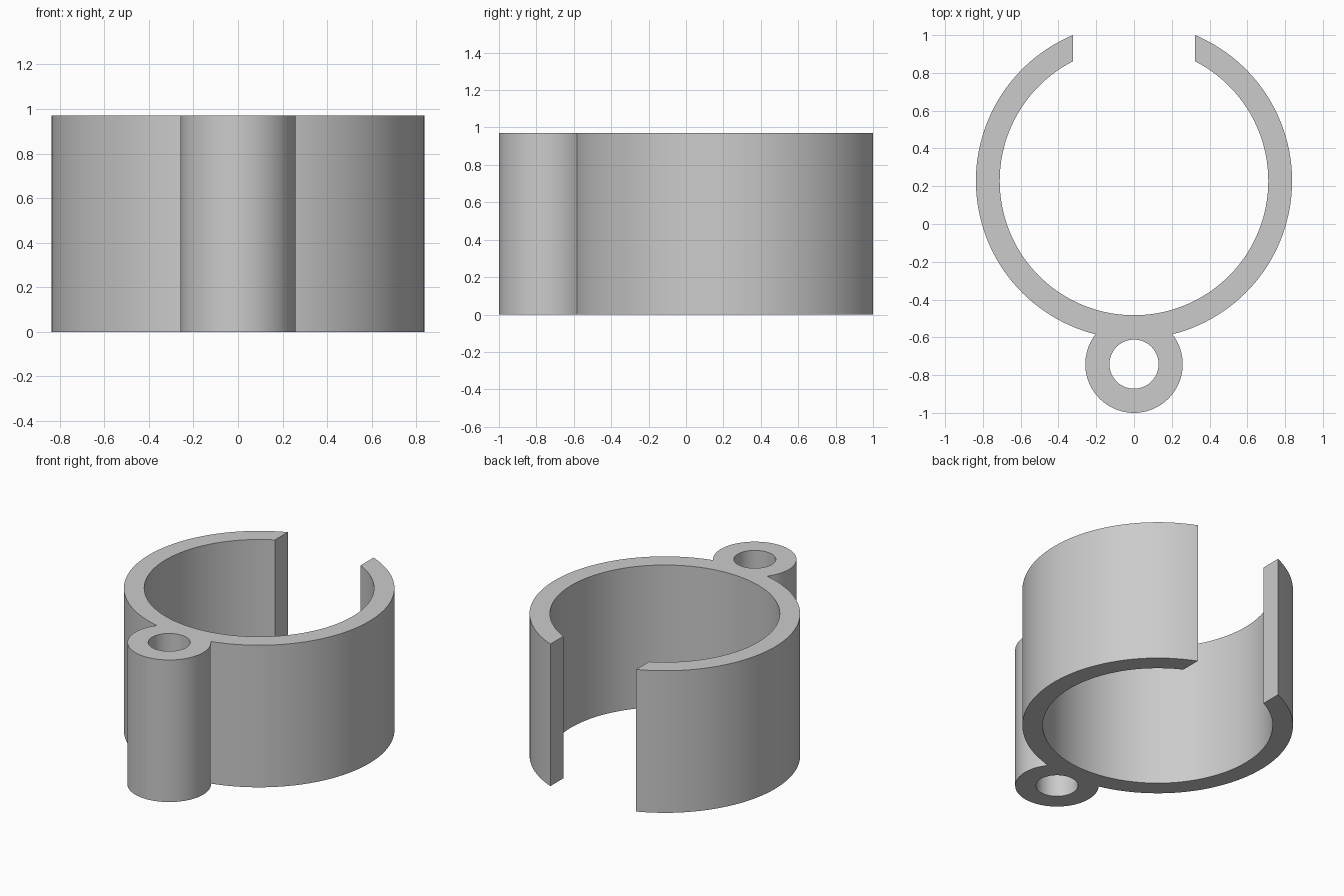
import bpy
import bmesh
from math import acos, asin, atan2, cos, sin, pi, radians, sqrt

cube = bpy.data.objects.get("Cube")
if cube:
    bpy.data.objects.remove(cube, do_unlink=True)

HEIGHT = 0.97
RING_Y, RING_OUT, RING_IN = 0.228, 0.837, 0.711
TUBE_Y, TUBE_OUT, TUBE_IN = -0.742, 0.258, 0.13
GAP = 0.324  # half width of the opening at the back


def arc(cy, radius, start, end, steps):
    """Points along an arc centred on x = 0."""
    angles = [start + (end - start) * i / steps for i in range(steps + 1)]
    return [(radius * cos(a), cy + radius * sin(a)) for a in angles]


# Where the small tube meets the outside of the ring
dist = RING_Y - TUBE_Y
along = (RING_OUT**2 - TUBE_OUT**2 + dist**2) / (2 * dist)
half = sqrt(RING_OUT**2 - along**2)
ring_join = atan2(half, along)
tube_join = atan2(dist - along, half)
gap_out, gap_in = acos(GAP / RING_OUT), acos(GAP / RING_IN)

# Clip outline: right side, round the tube, left side, back along the inside
right = arc(RING_Y, RING_OUT, gap_out, ring_join - pi / 2, 56)
tube = arc(TUBE_Y, TUBE_OUT, tube_join, -pi - tube_join, 64)
left = [(-x, y) for x, y in reversed(right)]
inside = arc(RING_Y, RING_IN, -pi - gap_in, gap_in, 112)
outline = right + tube[1:-1] + left + inside
hole = arc(TUBE_Y, TUBE_IN, 0, 2 * pi, 64)[:-1]

# Filled profile extruded to full height
curve = bpy.data.curves.new("clip_profile", "CURVE")
curve.dimensions = "2D"
curve.fill_mode = "BOTH"
curve.extrude = HEIGHT / 2
for points in (outline, hole):
    spline = curve.splines.new("POLY")
    spline.points.add(len(points) - 1)
    for point, (x, y) in zip(spline.points, points):
        point.co = (x, y, HEIGHT / 2, 1)
    spline.use_cyclic_u = True
clip = bpy.data.objects.new("ring_clip", curve)
bpy.context.collection.objects.link(clip)
clip.location.z = HEIGHT / 2

bpy.ops.object.select_all(action="DESELECT")
clip.select_set(True)
bpy.context.view_layer.objects.active = clip
bpy.ops.object.convert(target="MESH")
clip = bpy.context.object

# Weld the caps to the walls and settle the base on the floor
bm = bmesh.new()
bm.from_mesh(clip.data)
bmesh.ops.remove_doubles(bm, verts=bm.verts, dist=0.0005)
bmesh.ops.recalc_face_normals(bm, faces=bm.faces)
base = min(v.co.z for v in bm.verts)
bmesh.ops.translate(bm, verts=bm.verts, vec=(0, 0, -base))
bm.to_mesh(clip.data)
bm.free()
clip.location.z = 0

# Plain grey plastic
grey = bpy.data.materials.new("grey_plastic")
grey.use_nodes = True
colour = (0.6, 0.6, 0.6, 1)
grey.diffuse_color = colour
grey.node_tree.nodes["Principled BSDF"].inputs["Base Color"].default_value = colour
clip.data.materials.clear()
clip.data.materials.append(grey)

bpy.ops.object.shade_smooth_by_angle(angle=radians(30))
